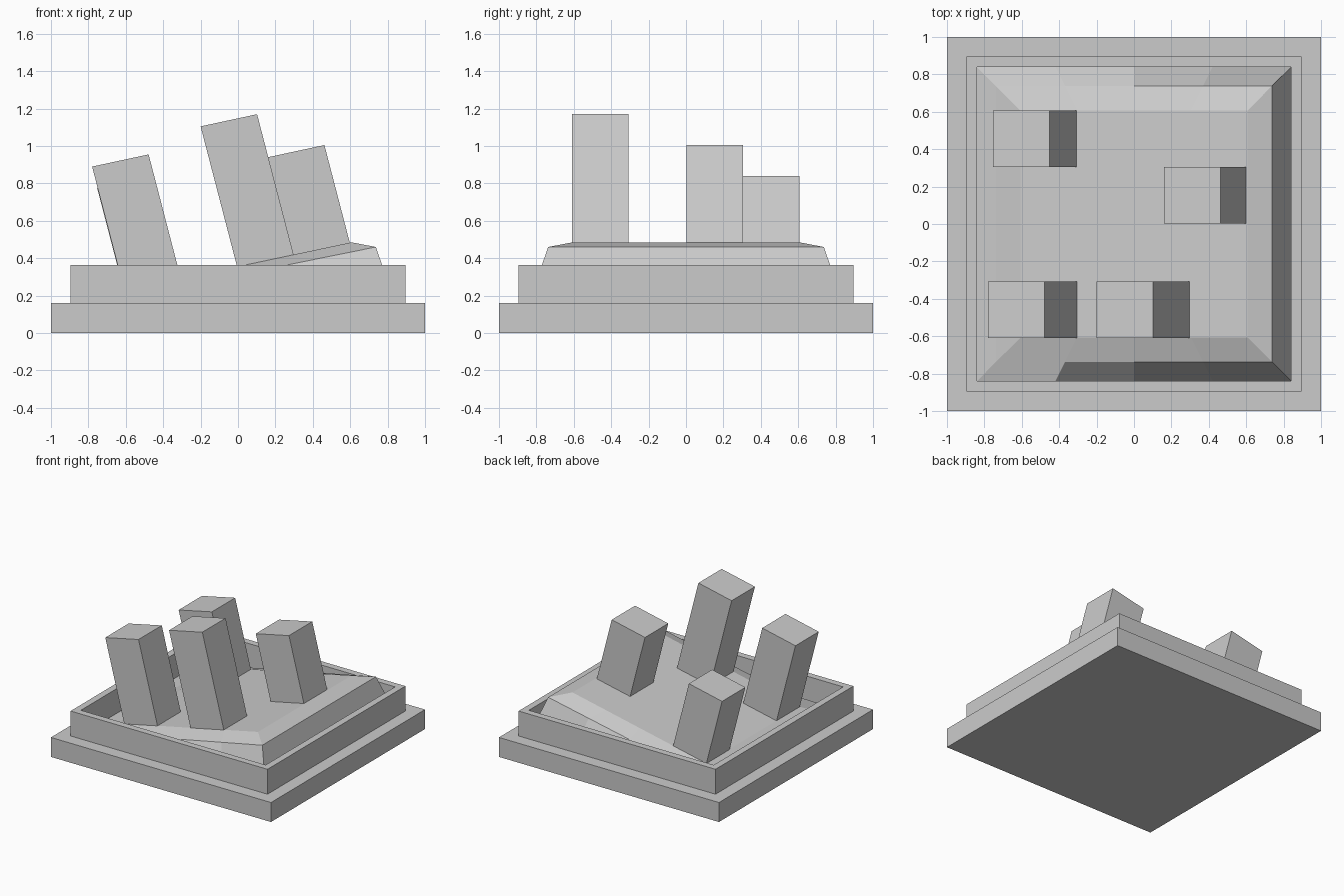
import bpy
import bmesh

cube = bpy.data.objects.get("Cube")
if cube:
    bpy.data.objects.remove(cube, do_unlink=True)

# One plain stone colour
stone = bpy.data.materials.new("light grey stone")
stone.use_nodes = True
grey = (0.6, 0.6, 0.6, 1)
stone.diffuse_color = grey
stone.node_tree.nodes["Principled BSDF"].inputs["Base Color"].default_value = grey

FLOOR = 0.16
RIM_TOP = 0.365
SEGMENTS = 4


def finish(name, bm):
    bmesh.ops.recalc_face_normals(bm, faces=bm.faces)
    mesh = bpy.data.meshes.new(name)
    bm.to_mesh(mesh)
    bm.free()
    mesh.materials.append(stone)
    obj = bpy.data.objects.new(name, mesh)
    bpy.context.collection.objects.link(obj)
    return obj


def square_ring(bm, half, height, segments=1):
    """Square loop of vertices; height is a function of x."""
    corners = [(-half, -half), (half, -half), (half, half), (-half, half)]
    ring = []
    for (ax, ay), (bx, by) in zip(corners, corners[1:] + corners[:1]):
        for i in range(segments):
            t = i / segments
            x, y = ax + (bx - ax) * t, ay + (by - ay) * t
            ring.append(bm.verts.new((x, y, height(x))))
    return ring


def loft(name, sections, segments=1):
    """Stack square loops given as (half width, height function), capped."""
    bm = bmesh.new()
    rings = [square_ring(bm, half, h, segments) for half, h in sections]
    for low, high in zip(rings, rings[1:]):
        n = len(low)
        for i in range(n):
            j = (i + 1) % n
            bm.faces.new((low[i], low[j], high[j], high[i]))
    bm.faces.new(rings[0][::-1])
    bm.faces.new(rings[-1])
    return finish(name, bm)


def level(z):
    return lambda x: z


def tilted(z_right, half, slope):
    return lambda x: z_right + (x - half) * slope


# Stepped plinth with a recessed upper tray
loft("stepped_plinth", [
    (1.0, level(0)), (1.0, level(FLOOR)),
    (0.895, level(FLOOR)), (0.895, level(RIM_TOP)),
    (0.84, level(RIM_TOP)), (0.84, level(FLOOR)),
])

# Tilted slab with a sloping skirt and a bevelled top edge
loft("tilted_slab", [
    (0.84, level(FLOOR + 0.002)),
    (0.737, tilted(0.46, 0.737, 0.202)),
    (0.607, tilted(0.485, 0.607, 0.212)),
], SEGMENTS)


# Leaning square pillars
def pillar(name, x, y, top, width=0.302, lean=0.26, rise=0.065):
    bm = bmesh.new()
    bmesh.ops.create_cube(bm, size=1)
    for v in bm.verts:
        right = v.co.x + 0.5
        z_top = top - rise * (1 - right)
        z = z_top if v.co.z > 0 else FLOOR + 0.02
        v.co = (x + right * width + (z_top - z) * lean,
                y + (v.co.y + 0.5) * width, z)
    finish(name, bm)


pillar("front_right_pillar", -0.78, -0.609, 0.955)
pillar("front_centre_pillar", -0.20, -0.609, 1.17)
pillar("left_pillar", 0.16, 0.002, 1.005)
pillar("back_right_pillar", -0.753, 0.305, 0.84)
